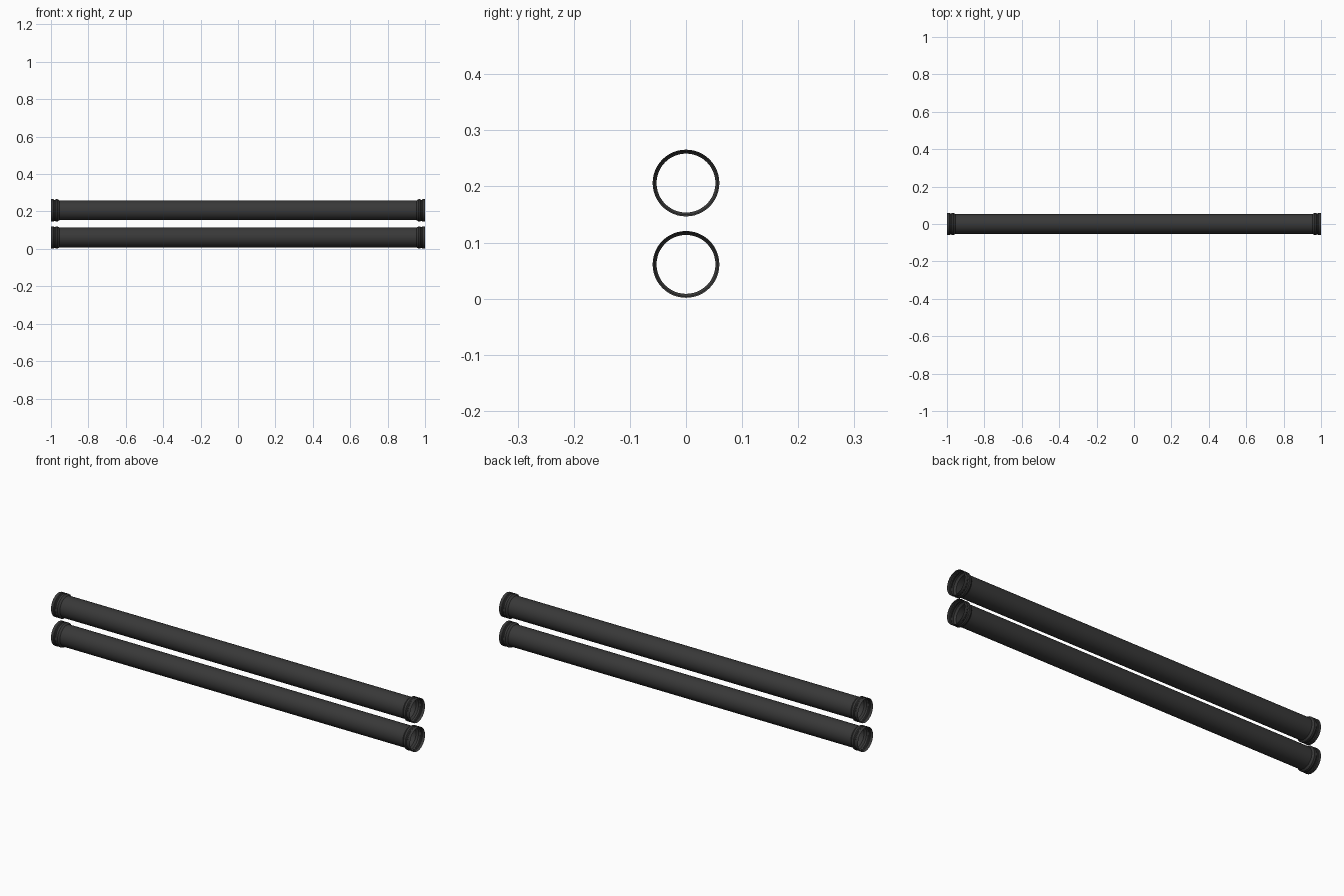
import bpy, bmesh, math

if "Cube" in bpy.data.objects:
    bpy.data.objects.remove(bpy.data.objects["Cube"])

SIDES = 48
mat = bpy.data.materials.new("dark_plastic")
mat.diffuse_color = (0.04, 0.04, 0.04, 1)
mat.use_nodes = True
mat.node_tree.nodes["Principled BSDF"].inputs["Base Color"].default_value = mat.diffuse_color

# Half profile (x, radius): plain tube, gasket ridge, groove, end lip
half = [(0.955, 0.0525), (0.960, 0.0565), (0.964, 0.0595), (0.974, 0.0595),
        (0.978, 0.0565), (0.983, 0.0565), (0.986, 0.0595), (1.0, 0.0595)]
profile = [(-x, r) for x, r in reversed(half)] + half


def make_pipe(name, z):
    # Thin open tube, profile revolved around the x axis
    bm = bmesh.new()
    rings = []
    for x, r in profile:
        rings.append([bm.verts.new((x, r * math.cos(2 * math.pi * i / SIDES),
                                    r * math.sin(2 * math.pi * i / SIDES)))
                      for i in range(SIDES)])
    for a, b in zip(rings, rings[1:]):
        for i in range(SIDES):
            j = (i + 1) % SIDES
            bm.faces.new((a[i], a[j], b[j], b[i]))
    bm.normal_update()
    # Make the faces point away from the axis
    f = bm.faces[:][0]
    c = f.calc_center_median()
    if f.normal.y * c.y + f.normal.z * c.z < 0:
        bmesh.ops.reverse_faces(bm, faces=bm.faces[:])
    mesh = bpy.data.meshes.new(name)
    bm.to_mesh(mesh)
    bm.free()
    mesh.materials.append(mat)
    ob = bpy.data.objects.new(name, mesh)
    ob.location.z = z
    bpy.context.collection.objects.link(ob)
    bpy.ops.object.select_all(action='DESELECT')
    ob.select_set(True)
    bpy.context.view_layer.objects.active = ob
    bpy.ops.object.shade_smooth_by_angle(angle=math.radians(30))


# Two stacked pipes
make_pipe("lower_pipe", 0.061)
make_pipe("upper_pipe", 0.206)
